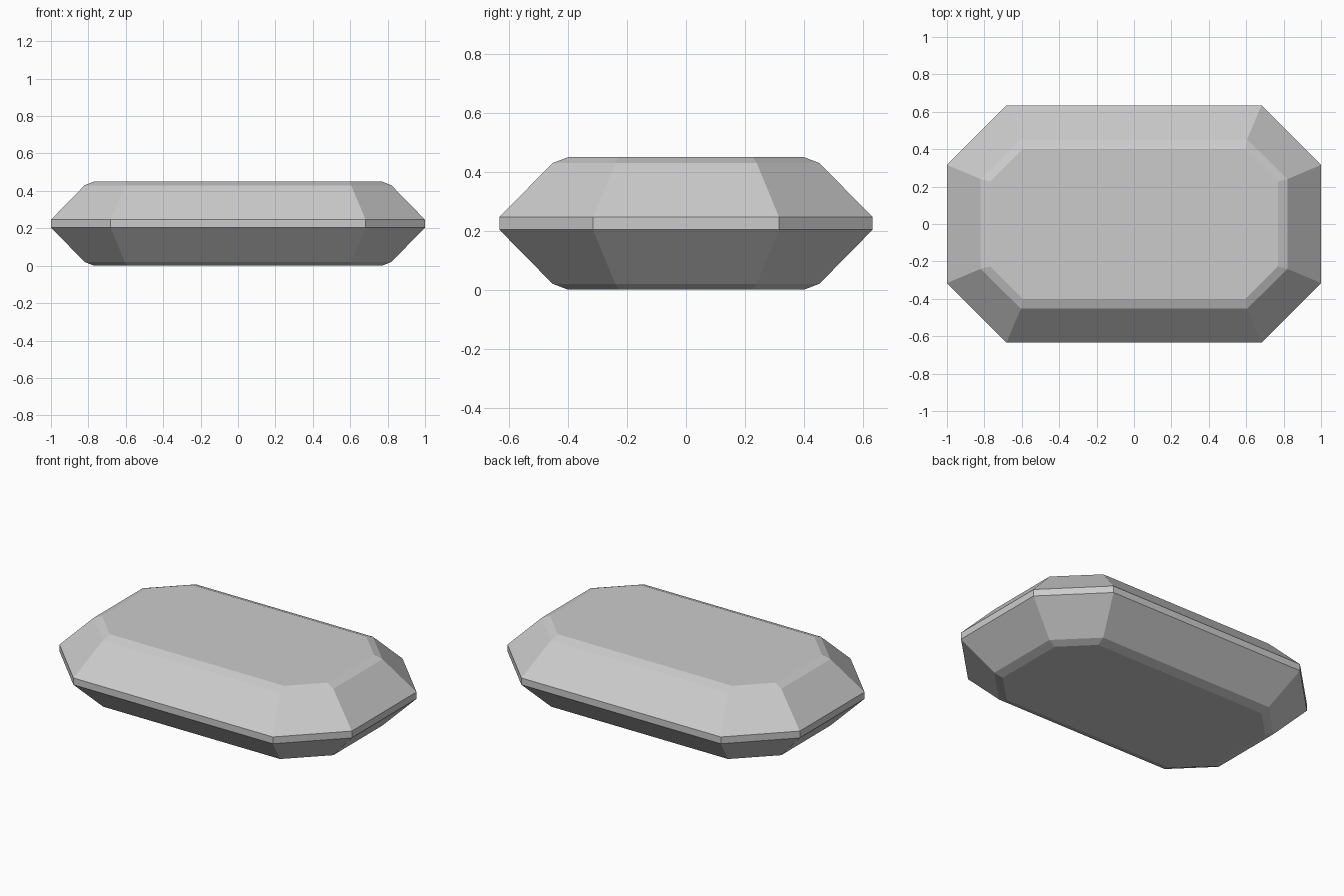
import bpy, bmesh

if "Cube" in bpy.data.objects:
    bpy.data.objects.remove(bpy.data.objects["Cube"])

# Half of the stacked octagon profile: (z, half x, half y, corner x, corner y)
H = 0.45
half = [(0.0, 0.77, 0.40, 0.597, 0.227),
        (0.02, 0.82, 0.453, 0.605, 0.24),
        (0.204, 1.0, 0.634, 0.682, 0.316)]
levels = half + [(H - z, *r) for z, *r in reversed(half)]

bm = bmesh.new()

def ring(z, x, y, cx, cy):
    pts = [(x, -cy), (x, cy), (cx, y), (-cx, y),
           (-x, cy), (-x, -cy), (-cx, -y), (cx, -y)]
    return [bm.verts.new((px, py, z)) for px, py in pts]

rings = [ring(*lv) for lv in levels]

# Facets between rings, then flat caps
for a, b in zip(rings, rings[1:]):
    for i in range(8):
        j = (i + 1) % 8
        bm.faces.new((a[i], a[j], b[j], b[i]))
bm.faces.new(rings[-1])
bm.faces.new(rings[0][::-1])
bmesh.ops.recalc_face_normals(bm, faces=bm.faces)

mesh = bpy.data.meshes.new("cut_gem")
bm.to_mesh(mesh)
bm.free()
bpy.context.collection.objects.link(bpy.data.objects.new("cut_gem", mesh))
